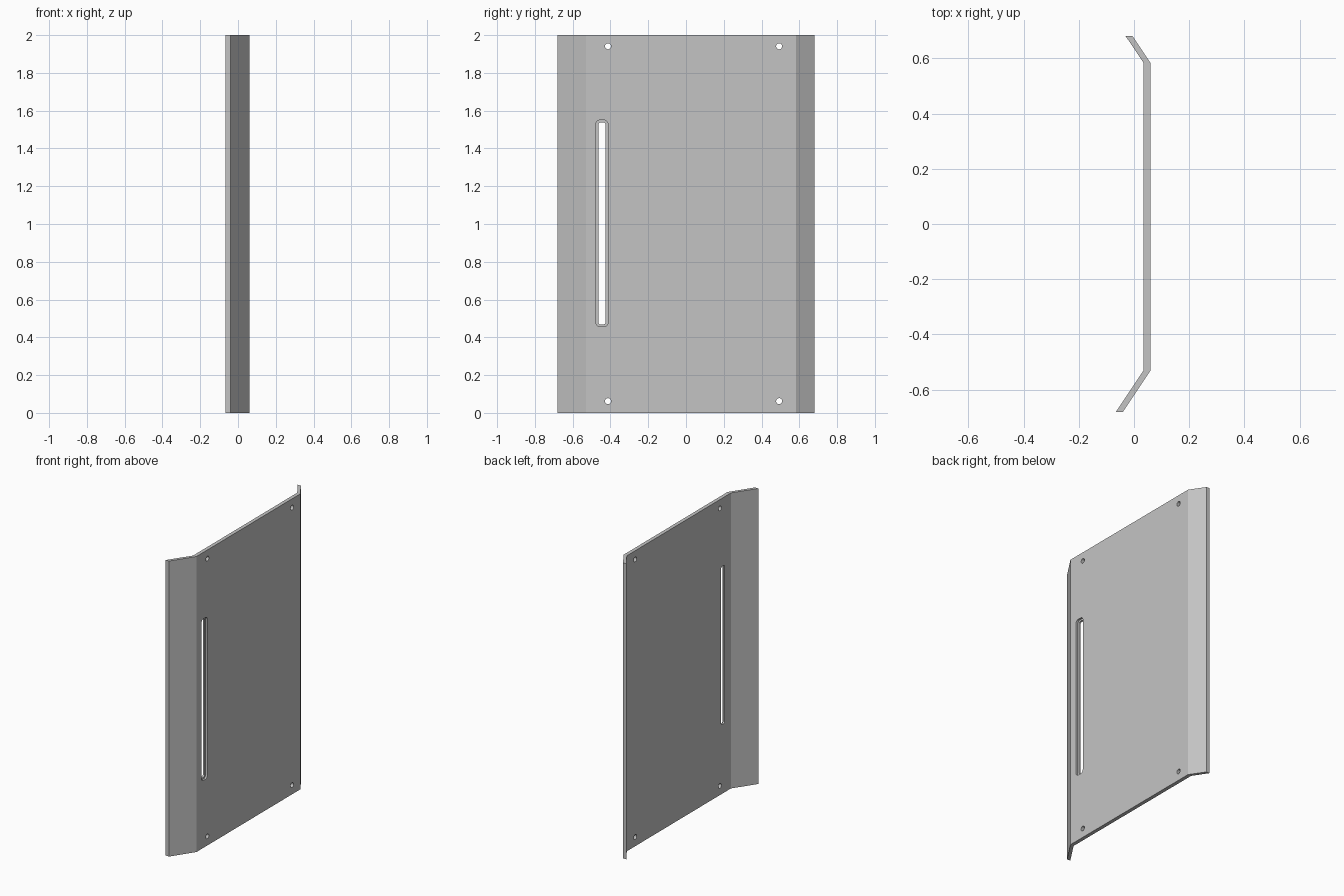
import bpy
import bmesh
import math
from mathutils import Vector

cube = bpy.data.objects.get("Cube")
if cube:
    bpy.data.objects.remove(cube, do_unlink=True)

HEIGHT = 2.0
OUTER_X, THICK = 0.06, 0.025

# Single bare metal colour
metal = bpy.data.materials.new("grey metal")
metal.use_nodes = True
grey = (0.55, 0.55, 0.55, 1)
metal.diffuse_color = grey
metal.node_tree.nodes["Principled BSDF"].inputs["Base Color"].default_value = grey


def prism(name, outline, direction):
    """Extrude a closed outline of 3D points along a direction."""
    bm = bmesh.new()
    face = bm.faces.new([bm.verts.new(p) for p in outline])
    moved = bmesh.ops.extrude_face_region(bm, geom=[face])["geom"]
    verts = [g for g in moved if isinstance(g, bmesh.types.BMVert)]
    bmesh.ops.translate(bm, verts=verts, vec=direction)
    bmesh.ops.recalc_face_normals(bm, faces=bm.faces)
    mesh = bpy.data.meshes.new(name)
    bm.to_mesh(mesh)
    bm.free()
    mesh.materials.append(metal)
    obj = bpy.data.objects.new(name, mesh)
    bpy.context.collection.objects.link(obj)
    return obj


def rounded(x, y, z, half_y, half_z, radius, steps=6):
    """Rounded rectangle in the YZ plane; a circle when radius fills it."""
    points = []
    corners = ((1, 1), (-1, 1), (-1, -1), (1, -1))
    for i, (sy, sz) in enumerate(corners):
        for k in range(steps):
            a = math.pi / 2 * (i + (k + 0.5) / steps)
            points.append(Vector((x,
                                  y + sy * (half_y - radius) + radius * math.cos(a),
                                  z + sz * (half_z - radius) + radius * math.sin(a))))
    return points


def cut(target, outline, depth):
    cutter = prism("cutter", outline, (depth, 0, 0))
    cutter.hide_render = True
    mod = target.modifiers.new("cut", "BOOLEAN")
    mod.operation = "DIFFERENCE"
    mod.solver = "EXACT"
    mod.object = cutter
    bpy.context.view_layer.objects.active = target
    bpy.ops.object.modifier_apply(modifier=mod.name)
    bpy.data.objects.remove(cutter, do_unlink=True)


# Bent sheet: flat web with a flange folded inward at each end
outer = [(-0.04, -0.68), (OUTER_X, -0.53), (OUTER_X, 0.583), (-0.005, 0.68)]
inner = [(x - THICK, y) for x, y in reversed(outer)]
panel = prism("bent_panel", [(x, y, 0) for x, y in outer + inner], (0, 0, HEIGHT))

# Stepped slot: shallow recess on the outside, narrower opening through
cut(panel, rounded(OUTER_X - THICK / 2, -0.445, 1.003, 0.032, 0.547, 0.022), 0.1)
cut(panel, rounded(-0.02, -0.445, 1.003, 0.019, 0.535, 0.012), 0.2)

# Four corner mounting holes
for y in (-0.413, 0.493):
    for z in (0.062, 1.941):
        cut(panel, rounded(-0.02, y, z, 0.016, 0.016, 0.016), 0.2)

# Keep folds crisp and hole walls smooth
panel.select_set(True)
bpy.context.view_layer.objects.active = panel
bpy.ops.object.shade_smooth_by_angle(angle=math.radians(25))
